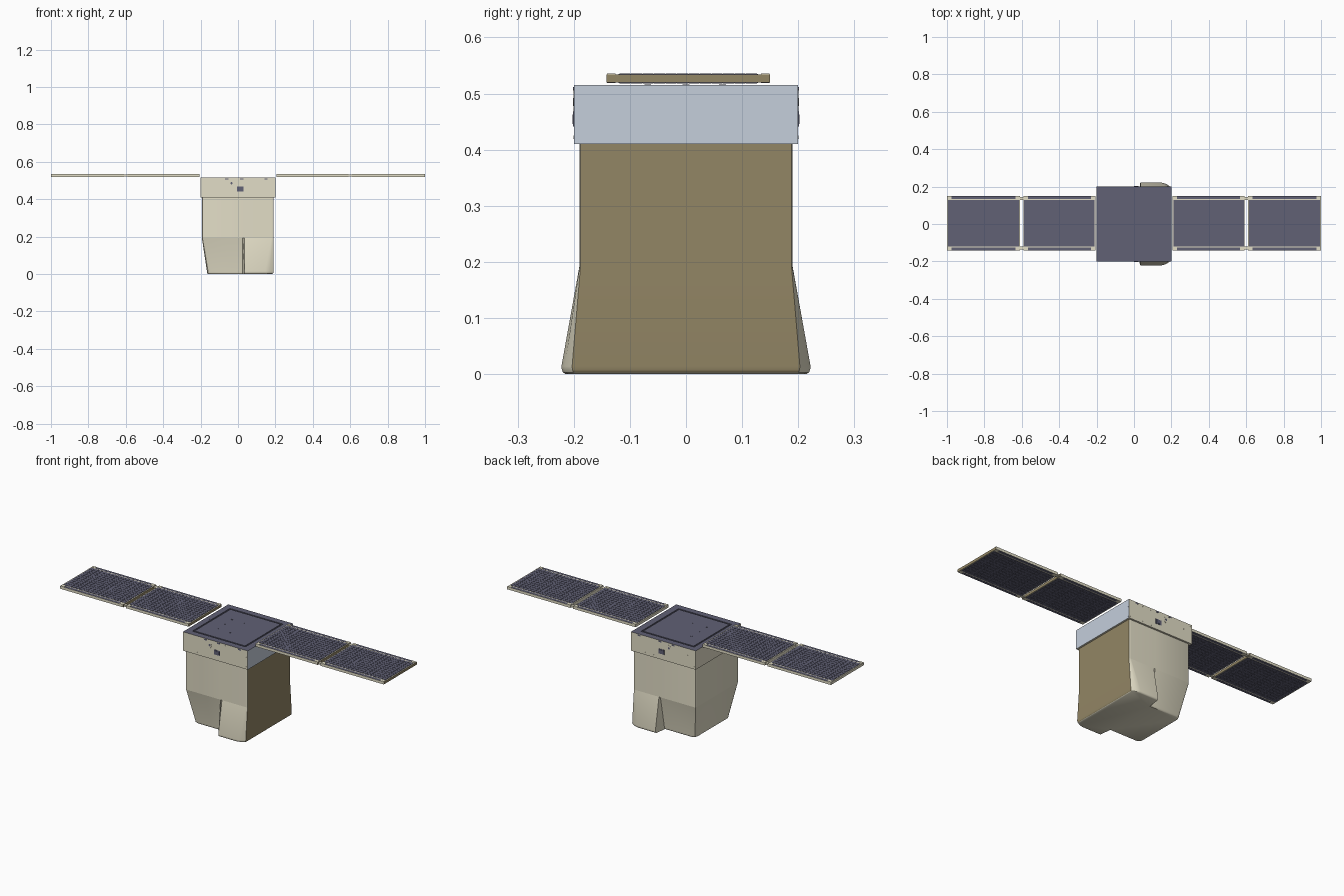
import bpy, bmesh, math
from mathutils import Matrix, Vector

if "Cube" in bpy.data.objects:
    bpy.data.objects.remove(bpy.data.objects["Cube"])


def srgb(r, g, b):
    return [((c + 0.055) / 1.055) ** 2.4 for c in (r, g, b)] + [1]


def mat(name, *rgb):
    m = bpy.data.materials.new(name)
    m.diffuse_color = srgb(*rgb)
    m.use_nodes = True
    m.node_tree.nodes["Principled BSDF"].inputs["Base Color"].default_value = m.diffuse_color
    return m


BEIGE = mat("beige shell", 0.89, 0.87, 0.78)
OLIVE = mat("olive shell", 0.575, 0.525, 0.395)
GREY = mat("blue grey plate", 0.77, 0.81, 0.86)
NAVY = mat("dark solar blue", 0.38, 0.38, 0.46)


def finish(name, bm, mats, rule=None, smooth=False):
    bmesh.ops.recalc_face_normals(bm, faces=bm.faces)
    bm.normal_update()
    if rule:
        for f in bm.faces:
            f.material_index = rule(f)
    me = bpy.data.meshes.new(name)
    bm.to_mesh(me)
    bm.free()
    for m in mats:
        me.materials.append(m)
    ob = bpy.data.objects.new(name, me)
    bpy.context.collection.objects.link(ob)
    if smooth:
        bpy.ops.object.select_all(action='DESELECT')
        ob.select_set(True)
        bpy.context.view_layer.objects.active = ob
        bpy.ops.object.shade_smooth_by_angle(angle=math.radians(38), keep_sharp_edges=True)
    return ob


def boxes(name, items, mats, rule=None):
    """One object made of boxes given as (x0, x1, y0, y1, z0, z1)."""
    bm = bmesh.new()
    for x0, x1, y0, y1, z0, z1 in items:
        m = Matrix.Translation(((x0 + x1) / 2, (y0 + y1) / 2, (z0 + z1) / 2))
        bmesh.ops.create_cube(bm, size=1, matrix=m @ Matrix.Diagonal((x1 - x0, y1 - y0, z1 - z0, 1)))
    return finish(name, bm, mats, rule)


def discs(name, places, axis, r, mats, depth=0.0016, sx=1.0):
    """Thin round plates centred on the given places."""
    bm = bmesh.new()
    rot = {'X': Matrix.Rotation(math.pi / 2, 4, 'Y'),
           'Y': Matrix.Rotation(math.pi / 2, 4, 'X'), 'Z': Matrix()}[axis]
    for p in places:
        m = Matrix.Translation(Vector(p)) @ Matrix.Diagonal((sx, 1, 1, 1)) @ rot
        bmesh.ops.create_cone(bm, cap_ends=True, segments=12, radius1=r, radius2=r, depth=depth, matrix=m)
    return finish(name, bm, mats)


def olive_right(f):
    return 1 if f.normal.x > 0.6 else 0


# Lower shell: lofted outline, narrowing on the left, flaring at the right corners
def outline(xl, yf, yb, xd, xe, ye, yF, r):
    half = [(xl, -yf + r), (xl + 0.3 * r, -yf + 0.3 * r), (xl + r, -yf), (0.025, -yf),
            (0.034, -yb), (xd, -yb), (xe, -ye), (0.19, -yF)]
    return half + [(x, -y) for x, y in reversed(half)]


upper = outline(-0.193, 0.19, 0.19, 0.178, 0.187, 0.1895, 0.188, 0.010)
lower = outline(-0.166, 0.155, 0.222, 0.145, 0.168, 0.216, 0.203, 0.020)
levels = [(upper, 0.41, 1), (upper, 0.192, 1), (lower, 0.014, 1),
          (lower, 0.008, 0.997), (lower, 0.003, 0.988), (lower, 0.0, 0.965)]
bm = bmesh.new()
rings = [[bm.verts.new((x * s, y * s, z)) for x, y in pts] for pts, z, s in levels]
for a, b in zip(rings, rings[1:]):
    for i in range(len(a)):
        j = (i + 1) % len(a)
        bm.faces.new((a[i], a[j], b[j], b[i]))
bm.faces.new(rings[0])
bm.faces.new(rings[-1])
for e in bm.edges:  # crisp crease where the taper begins
    if all(abs(v.co.z - 0.192) < 1e-4 for v in e.verts):
        e.smooth = False
finish("lower_shell", bm, [BEIGE, OLIVE], olive_right, smooth=True)

# Upper equipment box with a square groove in its top
o, zt, zg = 0.2, 0.515, 0.511
boxes("upper_box", [(-o, o, -o, o, 0.41, zg),
                    (-o, o, -o, -0.166, zg, zt), (-o, o, 0.166, o, zg, zt),
                    (-o, -0.166, -0.166, 0.166, zg, zt), (0.162, o, -0.166, 0.166, zg, zt),
                    (-0.158, 0.154, -0.158, 0.158, zg, zt)], [BEIGE, GREY, NAVY],
      lambda f: 2 if f.normal.z > 0.5 else
      1 if f.normal.x > 0.5 and f.calc_center_median().x > 0.19 else
      2 if f.calc_center_median().z > zg and max(map(abs, f.calc_center_median().xy)) < 0.17 else 0)
discs("top_bolts", [(x, y, zt) for x in (-0.08, 0) for y in (-0.068, 0, 0.065)]
      + [(-0.18, 0, zt)], 'Z', 0.006, [NAVY])

# Fittings on the front and back of the box, and screws on its sides
for side, s in (("front", -1), ("back", 1)):
    y = s * 0.2
    discs(side + "_oval_rim", [(-0.035, y, 0.485)], 'Y', 0.018, [BEIGE], 0.0016, 0.6)
    discs(side + "_oval_port", [(-0.035, y, 0.485)], 'Y', 0.007, [NAVY], 0.0026, 0.8)
    boxes(side + "_socket", [(-0.006, 0.030, y - 0.001, y + 0.001, 0.441, 0.468)], [NAVY])
    boxes(side + "_socket_plate", [(-0.001, 0.025, y - 0.002, y + 0.002, 0.446, 0.463)], [NAVY])
    discs(side + "_screws", [(x, y, z) for x in (-0.19, -0.11, 0.06, 0.11, 0.19) for z in (0.422, 0.505)]
          + [(-0.15, y, 0.475), (0.19, y, 0.475)], 'Y', 0.003, [BEIGE])
    boxes(side + "_edge_slots", [(x - 0.009, x + 0.009, y - 0.001, y + 0.001, 0.505, 0.512)
                                 for x in (-0.06, 0.02, 0.15)], [NAVY])
discs("right_screws", [(0.2, y, z) for y in (-0.195, 0.195) for z in (0.422, 0.475)], 'X', 0.0025, [GREY])
discs("left_screws", [(-0.2, y, z) for y in (-0.195, 0.195) for z in (0.422, 0.475)], 'X', 0.0025, [BEIGE])

# Solar wings: two framed panels each side, with cells above and below
Y0, Y1 = -0.142, 0.150
NX, NY = 16, 12
B = 0.005
for wing, s in (("left", -1), ("right", 1)):
    def span(a, b):
        return (s * a, s * b) if s > 0 else (s * b, s * a)

    for part, a, b in (("inner", 0.206, 0.592), ("outer", 0.610, 1.0)):
        x0, x1 = span(a, b)
        n = f"{wing}_{part}_panel_"
        boxes(n + "frame", [(x0, x1, Y0, Y1, 0.5195, 0.534)], [BEIGE, OLIVE], olive_right)
        # navy beds under the cells, plus outer strips beyond the rails
        beds = []
        for z0, z1 in ((0.532, 0.5345), (0.519, 0.521)):
            beds += [(x0 + B, x1 - B, Y0 + 0.022, Y1 - 0.022, z0, z1),
                     (x0 + 0.024, x1 - 0.024, Y0 + 0.001, Y0 + 0.016, z0, z1),
                     (x0 + 0.024, x1 - 0.024, Y1 - 0.016, Y1 - 0.001, z0, z1)]
        boxes(n + "beds", beds, [NAVY])
        dx = (x1 - x0 - 2 * B - 0.002) / NX
        dy = (Y1 - Y0 - 0.046) / NY
        cx, cy = x0 + B + 0.001, Y0 + 0.023
        for face, z0, z1 in (("upper", 0.534, 0.5355), ("lower", 0.518, 0.5195)):
            boxes(n + face + "_cells", [(cx + i * dx + 0.0007, cx + (i + 1) * dx - 0.0007,
                                         cy + j * dy + 0.0007, cy + (j + 1) * dy - 0.0007, z0, z1)
                                        for i in range(NX) for j in range(NY)], [NAVY])
        # corner blocks of the frame
        boxes(n + "corners", [(cx0, cx0 + 0.022, cy0, cy0 + 0.015, 0.530, 0.5355)
                              for cx0 in (x0 + 0.001, x1 - 0.023) for cy0 in (Y0 + 0.001, Y1 - 0.016)], [BEIGE])

    # hinges between the panels
    hx0, hx1 = span(0.588, 0.614)
    boxes(wing + "_panel_hinges", [(hx0, hx1, y - 0.008, y + 0.008, 0.522, 0.531) for y in (-0.128, 0.136)], [BEIGE])
